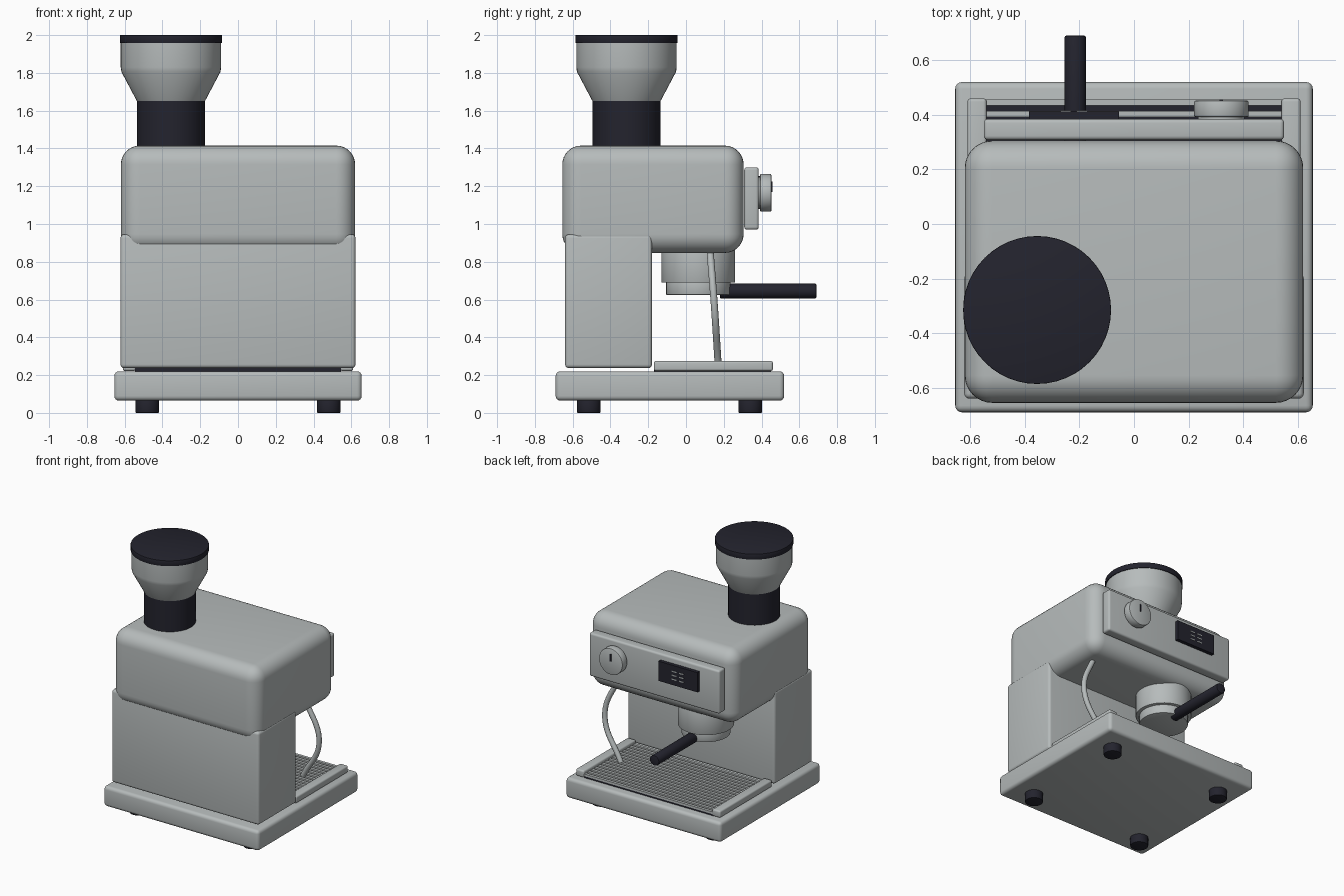
import bpy
import bmesh
from math import radians, pi
from mathutils import Matrix, Vector

cube = bpy.data.objects.get("Cube")
if cube:
    bpy.data.objects.remove(cube, do_unlink=True)


def make_material(name, rgb):
    mat = bpy.data.materials.new(name)
    mat.use_nodes = True
    colour = (*rgb, 1)
    mat.diffuse_color = colour
    mat.node_tree.nodes["Principled BSDF"].inputs["Base Color"].default_value = colour
    return mat


steel = make_material("brushed_steel", (0.47, 0.5, 0.5))
black = make_material("black_plastic", (0.017, 0.017, 0.027))


def finish(name, bm, mat, bevel=0, segments=4):
    bmesh.ops.recalc_face_normals(bm, faces=bm.faces)
    mesh = bpy.data.meshes.new(name)
    bm.to_mesh(mesh)
    bm.free()
    obj = bpy.data.objects.new(name, mesh)
    bpy.context.collection.objects.link(obj)
    mesh.materials.append(mat)
    bpy.ops.object.select_all(action="DESELECT")
    obj.select_set(True)
    bpy.context.view_layer.objects.active = obj
    if bevel:
        mod = obj.modifiers.new("rounded_edges", "BEVEL")
        mod.width, mod.segments = bevel, segments
        mod.limit_method, mod.angle_limit = "ANGLE", radians(40)
        bpy.ops.object.modifier_apply(modifier=mod.name)
    bpy.ops.object.shade_smooth_by_angle(angle=radians(32))
    return obj


def box(name, x, y, z, mat, bevel=0, segments=4):
    """Box from (low, high) limits on each axis."""
    bm = bmesh.new()
    limits = (x, y, z)
    centre = Vector([(a + b) / 2 for a, b in limits])
    size = Vector([b - a for a, b in limits])
    bmesh.ops.create_cube(bm, size=1, matrix=Matrix.Translation(centre) @ Matrix.Diagonal(size).to_4x4())
    return finish(name, bm, mat, bevel, segments)


def lathe(name, profile, origin, mat, along_y=False, bevel=0):
    """Closed solid turned from (radius, height) pairs."""
    bm = bmesh.new()
    points = [(0, profile[0][1]), *profile, (0, profile[-1][1])]
    verts = [bm.verts.new((r, 0, h)) for r, h in points]
    edges = [bm.edges.new(pair) for pair in zip(verts, verts[1:])]
    bmesh.ops.spin(bm, geom=verts + edges, cent=(0, 0, 0), axis=(0, 0, 1), angle=2 * pi, steps=48)
    bmesh.ops.remove_doubles(bm, verts=bm.verts, dist=0.0001)
    if along_y:
        bm.transform(Matrix.Rotation(radians(-90), 4, "X"))
    bm.transform(Matrix.Translation(origin))
    return finish(name, bm, mat, bevel, 2)


def cylinder(name, radius, length, origin, mat, along_y=False, bevel=0):
    return lathe(name, [(radius, 0), (radius, length)], origin, mat, along_y, bevel)


# Base and feet
box("base", (-0.655, 0.655), (-0.69, 0.52), (0.065, 0.22), steel, 0.025)
for x in (-0.48, 0.48):
    for y in (-0.515, 0.34):
        cylinder("foot", 0.063, 0.075, (x, y, 0), black, bevel=0.006)

# Housing
box("lower_body", (-0.622, 0.622), (-0.64, -0.18), (0.237, 0.945), steel, 0.02)
box("upper_body", (-0.62, 0.62), (-0.655, 0.305), (0.847, 1.415), steel, 0.1, 8)

# Drip tray with slatted grille
box("drip_tray", (-0.545, 0.545), (-0.17, 0.45), (0.215, 0.237), black)
for x in (-0.575, 0.575):
    box("tray_rail", (x - 0.035, x + 0.035), (-0.17, 0.46), (0.222, 0.275), steel, 0.012)
slats = 15
for i in range(slats):
    y = -0.145 + i * 0.59 / (slats - 1)
    box("grille_slat", (-0.545, 0.545), (y - 0.011, y + 0.011), (0.235, 0.252), steel)

# Control panel, dial and display
box("control_panel", (-0.55, 0.55), (0.308, 0.385), (0.97, 1.3), steel, 0.015)
cylinder("dial_shaft", 0.085, 0.02, (0.32, 0.38, 1.165), steel, True)
cylinder("dial", 0.1, 0.06, (0.32, 0.392, 1.165), steel, True, 0.006)
box("dial_marker", (0.314, 0.326), (0.45, 0.457), (1.17, 1.225), black)
box("display", (-0.385, -0.055), (0.38, 0.412), (1.105, 1.255), black)
for x in (-0.25, -0.19):
    for z in (1.15, 1.18, 1.21):
        box("readout_bar", (x - 0.02, x + 0.02), (0.41, 0.415), (z - 0.004, z + 0.004), steel)

# Brewing group and filter holder
cylinder("group_head", 0.195, 0.2, (-0.215, 0.065, 0.69), steel, bevel=0.004)
cylinder("filter_holder", 0.17, 0.08, (-0.215, 0.065, 0.625), steel, bevel=0.004)
cylinder("filter_handle", 0.039, 0.51, (-0.215, 0.18, 0.645), black, True, 0.006)

# Steam wand
curve = bpy.data.curves.new("steam_wand", "CURVE")
curve.dimensions = "3D"
curve.bevel_depth, curve.bevel_resolution = 0.019, 4
curve.use_fill_caps = True
curve.resolution_u = 12
spline = curve.splines.new("BEZIER")
path = [(0.47, 0.125, 0.89), (0.58, 0.15, 0.57), (0.43, 0.17, 0.26)]
spline.bezier_points.add(len(path) - 1)
for point, position in zip(spline.bezier_points, path):
    point.co = position
    point.handle_left_type = point.handle_right_type = "AUTO"
curve.materials.append(steel)
wand = bpy.data.objects.new("steam_wand", curve)
bpy.context.collection.objects.link(wand)

# Bean grinder
grinder = (-0.355, -0.315, 0)
lathe("grinder_collar", [(0.18, 1.4), (0.18, 1.65)], grinder, black)
lathe("bean_hopper", [(0.18, 1.65), (0.262, 1.805), (0.266, 1.83), (0.266, 1.957)], grinder, steel)
lathe("hopper_lid", [(0.271, 1.957), (0.271, 2)], grinder, black, bevel=0.003)
